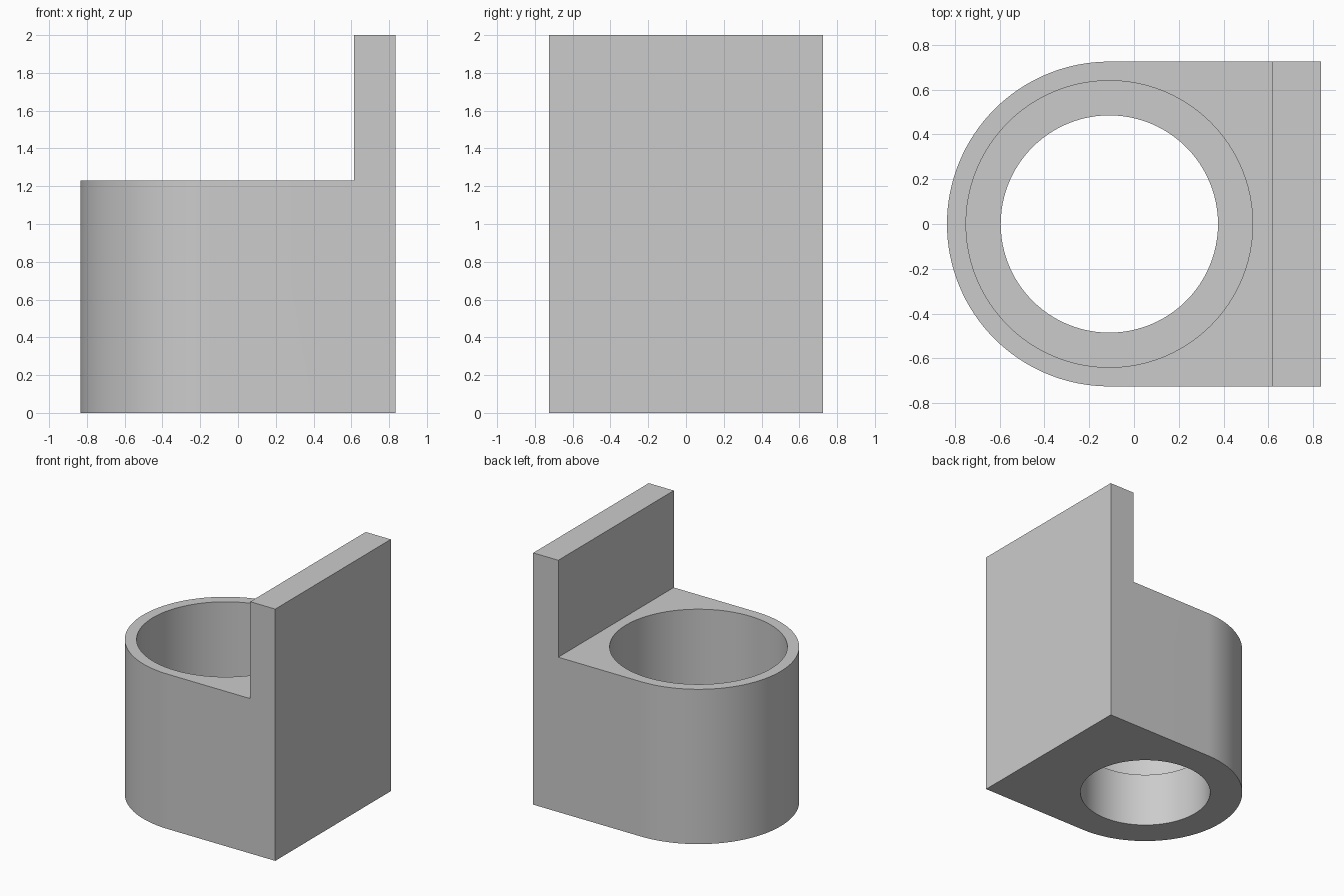
import bpy, bmesh, math

cube = bpy.data.objects.get("Cube")
if cube:
    bpy.data.objects.remove(cube, do_unlink=True)

HALF_WIDTH, CENTRE_X, BACK_X, PLATE_X = 0.725, -0.11, 0.835, 0.615
SEAT_Z, LEDGE_Z, TOP_Z = 1.23, 0.433, 2.0

grey = bpy.data.materials.new("plain_grey")
grey.use_nodes = True
colour = (0.6, 0.6, 0.6, 1)
grey.diffuse_color = colour
grey.node_tree.nodes["Principled BSDF"].inputs["Base Color"].default_value = colour


def arc(radius, start, end, steps):
    """Points on an arc about the bore axis."""
    angles = [start + (end - start) * i / steps for i in range(steps + 1)]
    return [(CENTRE_X + radius * math.cos(a), radius * math.sin(a)) for a in angles]


def prism(name, outline, bottom, top):
    """Solid made by raising a plan outline from bottom to top."""
    bm = bmesh.new()
    base = bm.faces.new([bm.verts.new((x, y, bottom)) for x, y in outline])
    raised = bmesh.ops.extrude_face_region(bm, geom=[base])["geom"]
    verts = [v for v in raised if isinstance(v, bmesh.types.BMVert)]
    bmesh.ops.translate(bm, vec=(0, 0, top - bottom), verts=verts)
    bmesh.ops.recalc_face_normals(bm, faces=bm.faces)
    mesh = bpy.data.meshes.new(name)
    bm.to_mesh(mesh)
    bm.free()
    mesh.materials.append(grey)
    obj = bpy.data.objects.new(name, mesh)
    bpy.context.collection.objects.link(obj)
    return obj


def circle(radius):
    return arc(radius, 0, math.tau, 96)[:-1]


# Body: round front end, square end carrying the upright plate
plan = arc(HALF_WIDTH, math.pi / 2, 3 * math.pi / 2, 64)
plan += [(BACK_X, -HALF_WIDTH), (BACK_X, HALF_WIDTH)]
body = prism("bracket_body", plan, 0, TOP_Z)

# Cutters: step behind the plate, wide upper bore, narrow through hole
step = [(-1, -1), (PLATE_X, -1), (PLATE_X, 1), (-1, 1)]
cutters = [
    prism("step_cutter", step, SEAT_Z, TOP_Z + 0.2),
    prism("bore_cutter", circle(0.64), LEDGE_Z, SEAT_Z + 0.2),
    prism("hole_cutter", circle(0.485), -0.2, LEDGE_Z + 0.2),
]
bpy.ops.object.select_all(action="DESELECT")
body.select_set(True)
bpy.context.view_layer.objects.active = body
for cutter in cutters:
    cutter.hide_render = True
    cut = body.modifiers.new(cutter.name, "BOOLEAN")
    cut.operation = "DIFFERENCE"
    cut.solver = "EXACT"
    cut.object = cutter
    bpy.ops.object.modifier_apply(modifier=cut.name)
    bpy.data.objects.remove(cutter, do_unlink=True)

bpy.ops.object.shade_smooth_by_angle(angle=math.radians(30))
